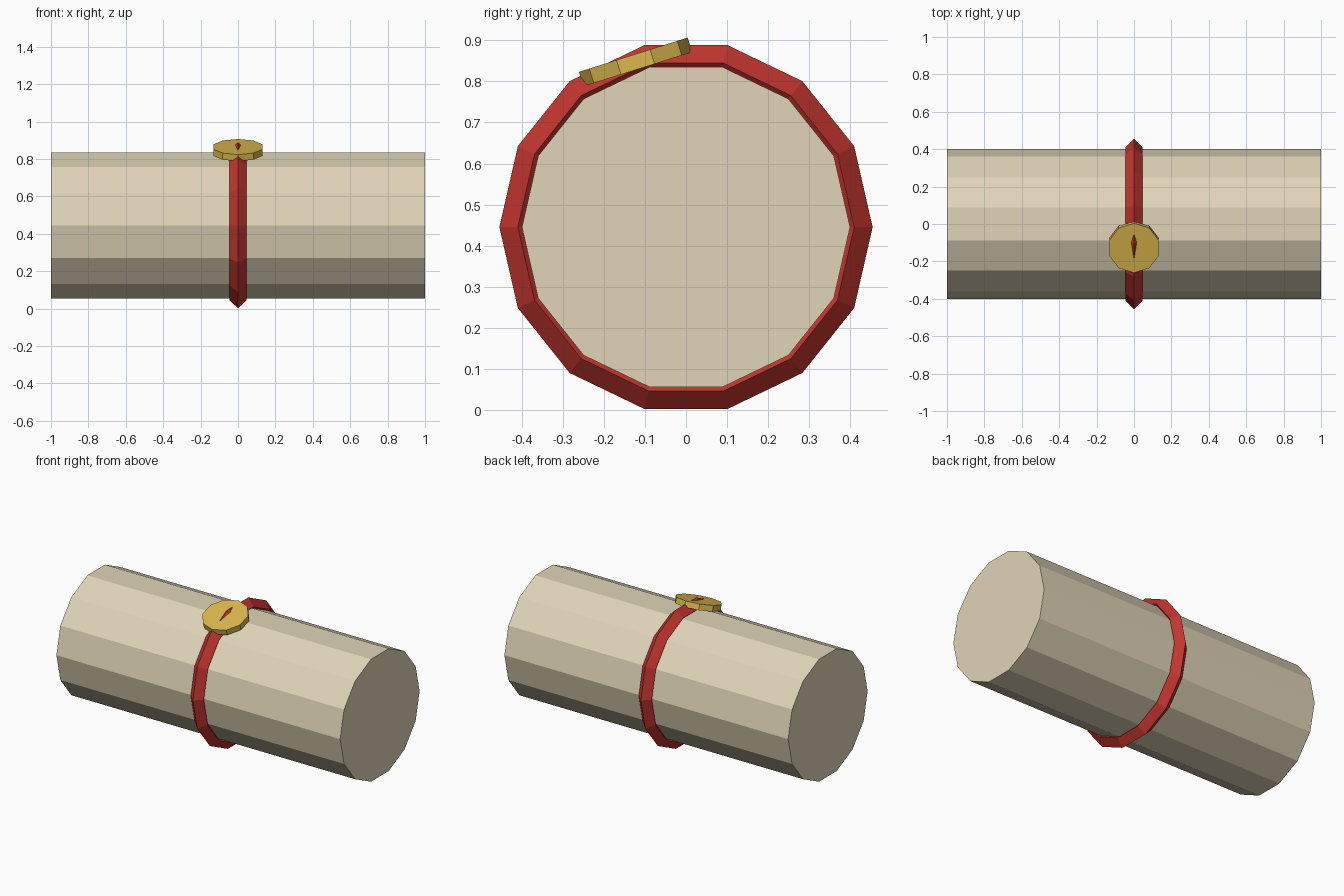
import bpy, bmesh, math
from mathutils import Matrix, Vector

if "Cube" in bpy.data.objects:
    bpy.data.objects.remove(bpy.data.objects["Cube"])

CZ = 0.445   # height of the roll axis
N = 14       # sides of the roll and its ribbon


def material(name, rgb):
    m = bpy.data.materials.new(name)
    m.diffuse_color = (*rgb, 1)
    m.use_nodes = True
    m.node_tree.nodes["Principled BSDF"].inputs["Base Color"].default_value = m.diffuse_color
    return m


def finish(name, bm, mat):
    bmesh.ops.recalc_face_normals(bm, faces=bm.faces)
    me = bpy.data.meshes.new(name)
    bm.to_mesh(me)
    bm.free()
    me.materials.append(mat)
    ob = bpy.data.objects.new(name, me)
    bpy.context.collection.objects.link(ob)
    return ob


parchment = material("parchment", (0.75, 0.66, 0.48))
red = material("ribbon red", (0.55, 0.036, 0.028))
gold = material("seal gold", (0.71, 0.48, 0.075))


def ring(bm, x, r):
    return [bm.verts.new((x, r * math.cos(a), CZ + r * math.sin(a)))
            for a in (2 * math.pi * i / N for i in range(N))]


def bridge(bm, a, b):
    for i in range(N):
        j = (i + 1) % N
        bm.faces.new((a[i], a[j], b[j], b[i]))


# rolled parchment: 14-sided cylinder along x
bm = bmesh.new()
left, right = ring(bm, -1, 0.4), ring(bm, 1, 0.4)
bridge(bm, left, right)
bm.faces.new(left)
bm.faces.new(right)
finish("parchment_roll", bm, parchment)

# ribbon: ring with a diamond cross-section
bm = bmesh.new()
rings = [ring(bm, x, r) for x, r in ((0, 0.455), (0.046, 0.41), (0, 0.365), (-0.046, 0.41))]
for k in range(4):
    bridge(bm, rings[k], rings[(k + 1) % 4])
finish("ribbon", bm, red)

# seal: ten-sided disc tilted towards the front
T = 0.037
tilt = Matrix.Translation((0, -0.123, 0.8475)) @ Matrix.Rotation(math.radians(17.5), 4, 'X')
bm = bmesh.new()
bmesh.ops.create_cone(bm, cap_ends=True, segments=10, radius1=0.139, radius2=0.139, depth=T,
                      matrix=tilt @ Matrix.Rotation(math.radians(90), 4, 'Z'))
# turn so that a corner points along y
ys = [(tilt.inverted() @ v.co) for v in bm.verts]
if max(p.y for p in ys) < 0.138:
    turn = tilt @ Matrix.Rotation(math.radians(18), 4, 'Z') @ tilt.inverted()
    bmesh.ops.transform(bm, matrix=turn, verts=bm.verts)
finish("seal", bm, gold)

# diamond mark: low ridge on the seal face
bm = bmesh.new()
base = [bm.verts.new(tilt @ Vector((x, y, T / 2 - 0.002)))
        for x, y in ((0, 0.09), (0.016, 0.008), (0, -0.078), (-0.016, 0.008))]
peak = bm.verts.new(tilt @ Vector((0, 0.008, T / 2 + 0.005)))
for i in range(4):
    bm.faces.new((base[i], base[(i + 1) % 4], peak))
bm.faces.new(base)
finish("seal_mark", bm, red)
